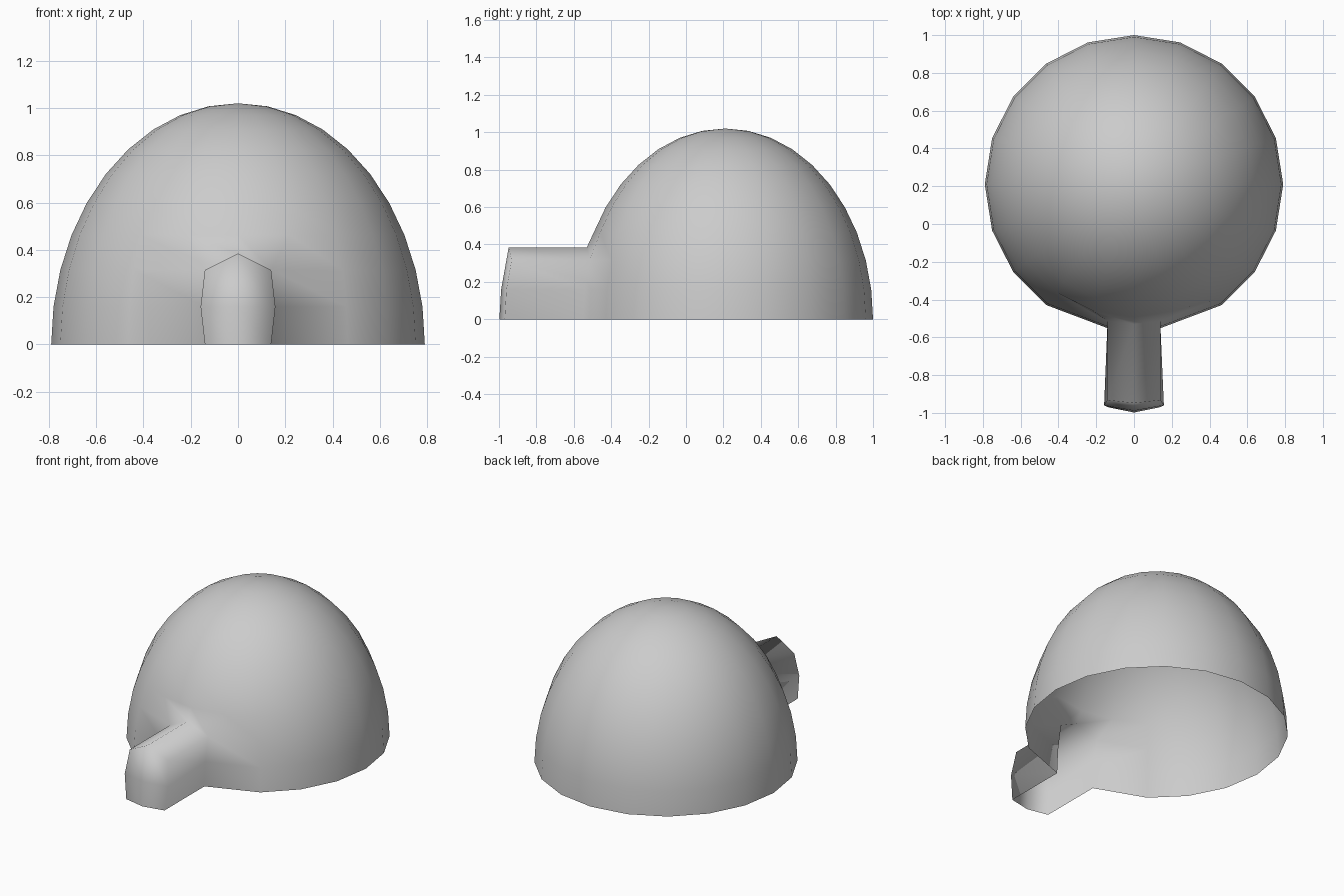
import bpy, bmesh

if "Cube" in bpy.data.objects:
    bpy.data.objects.remove(bpy.data.objects["Cube"])

CENTRE_Y, RADIUS, HEIGHT = 0.21, 0.79, 1.02

# Dome: upper half of a stretched sphere, open underneath
bm = bmesh.new()
bmesh.ops.create_uvsphere(bm, u_segments=20, v_segments=20, radius=1)
bmesh.ops.delete(bm, geom=[v for v in bm.verts if v.co.z < -0.01], context='VERTS')
for v in bm.verts:
    v.co = (v.co.x * RADIUS, v.co.y * RADIUS + CENTRE_Y, v.co.z * HEIGHT)

# Doorway: pull the front 2 x 2 patch into a narrow pointed arch
patch = []
for f in bm.faces:
    c = f.calc_center_median()
    if c.y < 0 and abs(c.x) < 0.2 and c.z < 0.31:
        patch.append(f)
for v in {v for f in patch for v in f.verts}:
    if abs(v.co.x) > 0.05:
        v.co.x = 0.14 if v.co.x > 0 else -0.14
        v.co.y -= 0.01
    elif v.co.z > 0.25:
        v.co.z = 0.385
        v.co.y = -0.53

# Tunnel: extrude the patch forward, leaving the passage and floor open
old_verts = set(bm.verts)
result = bmesh.ops.extrude_face_region(bm, geom=patch)
front = [e for e in result['geom'] if isinstance(e, bmesh.types.BMVert)]
for v in front:
    v.co.y -= 0.418
    if 0.1 < v.co.z < 0.2 and abs(v.co.x) > 0.05:
        v.co.x *= 1.13
stale = [f for f in patch if f.is_valid and all(v in old_verts for v in f.verts)]
floor = [f for f in bm.faces if all(abs(v.co.z) < 0.001 for v in f.verts)]
bmesh.ops.delete(bm, geom=list(set(stale + floor)), context='FACES')
bmesh.ops.recalc_face_normals(bm, faces=bm.faces[:])
top = max(bm.faces, key=lambda f: f.calc_center_median().z)
if top.normal.z < 0:
    bmesh.ops.reverse_faces(bm, faces=bm.faces[:])
for f in bm.faces:
    f.smooth = True

mesh = bpy.data.meshes.new("dome_hut")
bm.to_mesh(mesh)
bm.free()
bpy.context.collection.objects.link(bpy.data.objects.new("dome_hut", mesh))
